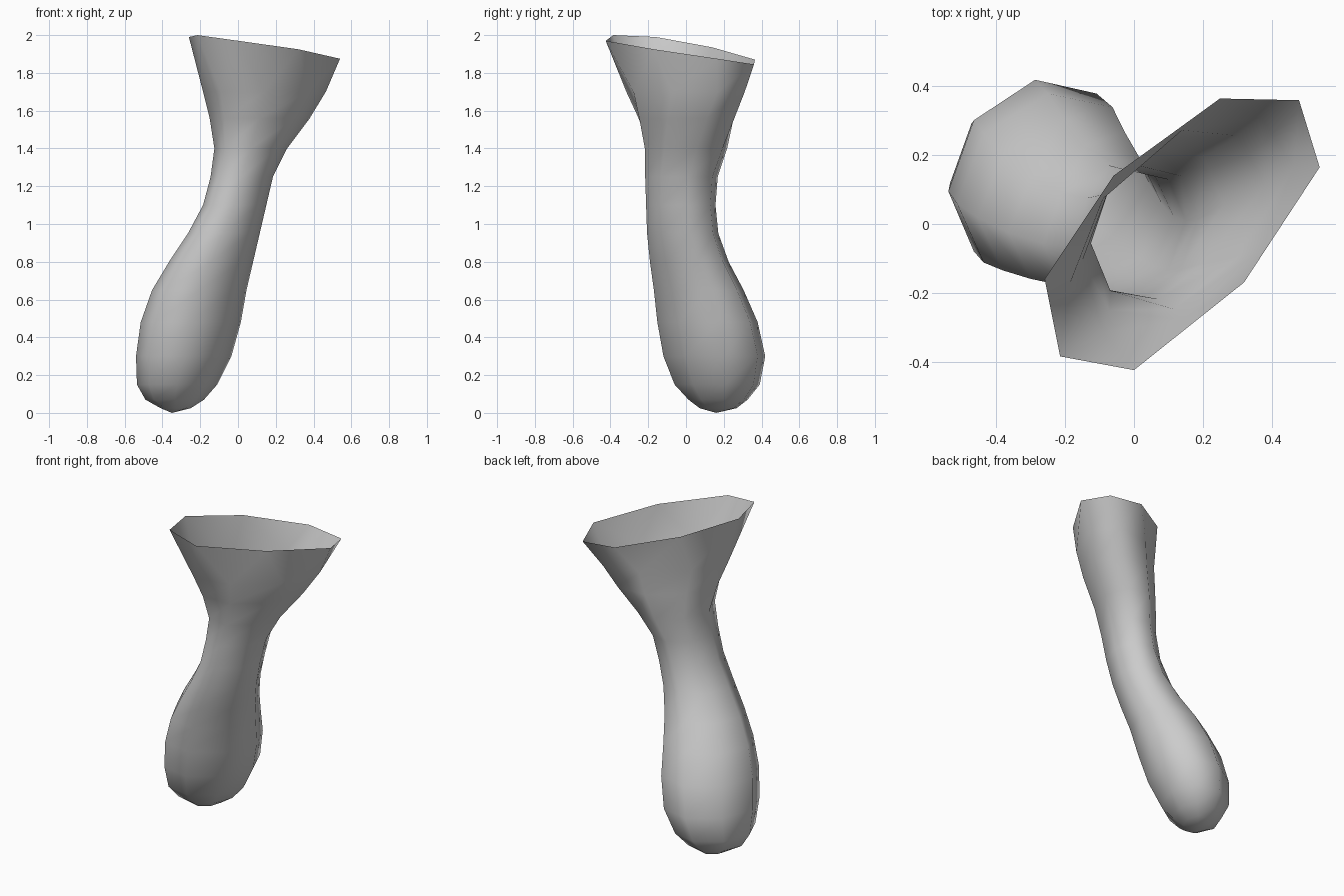
import bpy, bmesh, math

SIDES = 8

# Cross-sections, bottom to top: height, x range, y range, diagonal lean of the oval
sections = [
    (0.025, -0.41, -0.25, 0.07, 0.27, 0.2),
    (0.07, -0.49, -0.18, 0.01, 0.33, 0.2),
    (0.15, -0.535, -0.11, -0.065, 0.395, 0.2),
    (0.30, -0.54, -0.035, -0.125, 0.425, 0.2),
    (0.48, -0.515, 0.015, -0.157, 0.385, 0.2),
    (0.65, -0.455, 0.045, -0.175, 0.31, 0.2),
    (0.80, -0.365, 0.08, -0.195, 0.23, 0.2),
    (0.95, -0.265, 0.115, -0.21, 0.175, 0.2),
    (1.10, -0.185, 0.15, -0.215, 0.16, 0.2),
    (1.25, -0.145, 0.185, -0.22, 0.172, 0.2),
    (1.40, -0.125, 0.26, -0.225, 0.225, 0.25),
    (1.56, -0.15, 0.38, -0.27, 0.275, 0.4),
    (1.70, -0.185, 0.465, -0.325, 0.32, 0.52),
]

# Slanted open rim
rim = [(0.54, 0.165, 1.875), (0.48, 0.36, 1.845), (0.25, 0.365, 1.87),
       (-0.06, 0.14, 1.935), (-0.26, -0.16, 1.99), (-0.215, -0.385, 2.0),
       (0.0, -0.425, 1.97), (0.32, -0.17, 1.925)]


def oval(z, x0, x1, y0, y1, lean):
    """Slanted oval that fills the given x and y ranges."""
    phase = math.acos(lean)
    points = []
    for i in range(SIDES):
        t = 2 * math.pi * i / SIDES
        points.append(((x0 + x1) / 2 + (x1 - x0) / 2 * math.cos(t),
                       (y0 + y1) / 2 + (y1 - y0) / 2 * math.cos(t - phase), z))
    return points


# Skin the sections into one open, bulb-ended funnel
bm = bmesh.new()
rings = [[bm.verts.new(p) for p in oval(*s)] for s in sections]
rings.append([bm.verts.new(p) for p in rim])
tip = bm.verts.new((-0.35, 0.16, 0.0))
for i in range(SIDES):
    j = (i + 1) % SIDES
    bm.faces.new((tip, rings[0][j], rings[0][i]))
    for low, high in zip(rings, rings[1:]):
        bm.faces.new((low[i], low[j], high[j], high[i]))
for f in bm.faces:
    f.smooth = True

mesh = bpy.data.meshes.new("funnel_body")
bm.to_mesh(mesh)
bm.free()
body = bpy.data.objects.new("funnel_body", mesh)
bpy.context.collection.objects.link(body)

grey = bpy.data.materials.new("plain grey")
grey.diffuse_color = (0.6, 0.6, 0.6, 1)
mesh.materials.append(grey)
